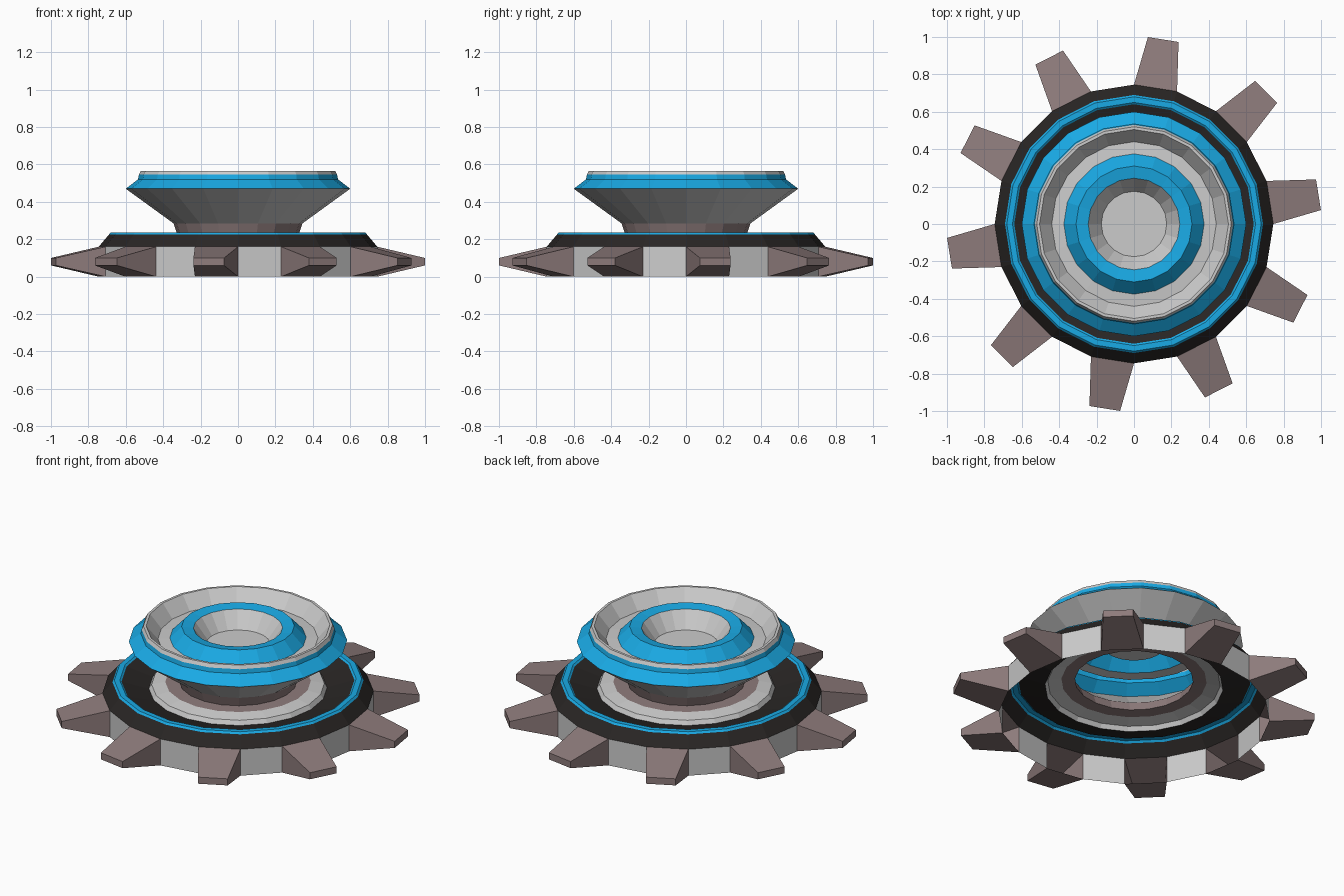
import bpy, bmesh
from math import sin, cos, radians

if "Cube" in bpy.data.objects:
    bpy.data.objects.remove(bpy.data.objects["Cube"])

N = 20  # sides of every ring


def material(name, rgb):
    m = bpy.data.materials.new(name)
    m.diffuse_color = (*rgb, 1)
    m.use_nodes = True
    m.node_tree.nodes["Principled BSDF"].inputs["Base Color"].default_value = m.diffuse_color
    return m


BLUE = material("blue", (0.01, 0.40, 0.78))
BLACK = material("black", (0.022, 0.019, 0.018))
BROWN = material("brown", (0.27, 0.20, 0.20))


def polar(r, deg, z):
    a = radians(deg)
    return (r * sin(a), r * cos(a), z)


def finish(bm, name, mat):
    bmesh.ops.remove_doubles(bm, verts=bm.verts, dist=1e-5)
    me = bpy.data.meshes.new(name)
    bm.to_mesh(me)
    bm.free()
    if mat:
        me.materials.append(mat)
    ob = bpy.data.objects.new(name, me)
    bpy.context.collection.objects.link(ob)
    return ob


def ring(name, profile, mat=None, cap=False):
    """Revolve (radius, height) points, listed from outside inwards."""
    bm = bmesh.new()
    loops = [[bm.verts.new(polar(r, i * 360 / N, z)) for i in range(N)]
             for r, z in profile]
    for a, b in zip(loops, loops[1:]):
        for i in range(N):
            j = (i + 1) % N
            bm.faces.new((a[j], a[i], b[i], b[j]))
    if cap:
        bm.faces.new(loops[-1][::-1])
    return finish(bm, name, mat)


# Gear rim: plain wall panels alternate with tapered hollow teeth
wall, teeth = bmesh.new(), bmesh.new()
for k in range(10):
    a = 36 * k
    wall.faces.new([wall.verts.new(polar(0.745, d, z))
                    for d, z in ((a + 36, 0), (a + 18, 0), (a + 18, 0.16), (a + 36, 0.16))])
    base = [teeth.verts.new(polar(0.745, d, z))
            for d, z in ((a + 18, 0), (a, 0), (a, 0.16), (a + 18, 0.16))]
    tip = [teeth.verts.new(polar(1.002, a + d, z))
           for d, z in ((13.75, 0.06), (4.25, 0.06), (4.25, 0.10), (13.75, 0.10))]
    teeth.faces.new(tip)
    for i in range(4):
        j = (i + 1) % 4
        teeth.faces.new((base[i], base[j], tip[j], tip[i]))
finish(wall, "gear_wall", None)
finish(teeth, "gear_teeth", BROWN)

# Base plate rings, open underneath
ring("base_bevel", [(0.745, 0.16), (0.69, 0.225)], BLACK)
ring("base_stripe", [(0.69, 0.225), (0.68, 0.236), (0.65, 0.236), (0.64, 0.228)], BLUE)
ring("base_groove", [(0.64, 0.228), (0.49, 0.185)], BLACK)
ring("inner_collar", [(0.49, 0.185), (0.475, 0.21), (0.40, 0.225)])
ring("stem_foot", [(0.40, 0.225), (0.325, 0.228), (0.345, 0.285)], BROWN)

# Flared dish on top
ring("dish_cone", [(0.345, 0.285), (0.60, 0.47)])
ring("dish_skirt", [(0.60, 0.47), (0.535, 0.52), (0.53, 0.545)], BLUE)
ring("dish_rim", [(0.53, 0.545), (0.52, 0.565), (0.505, 0.565),
                  (0.44, 0.485), (0.375, 0.49)])
ring("dish_inner_ring", [(0.375, 0.49), (0.31, 0.56), (0.245, 0.55)], BLUE)
ring("dish_cup", [(0.245, 0.55), (0.175, 0.455)], None, cap=True)
